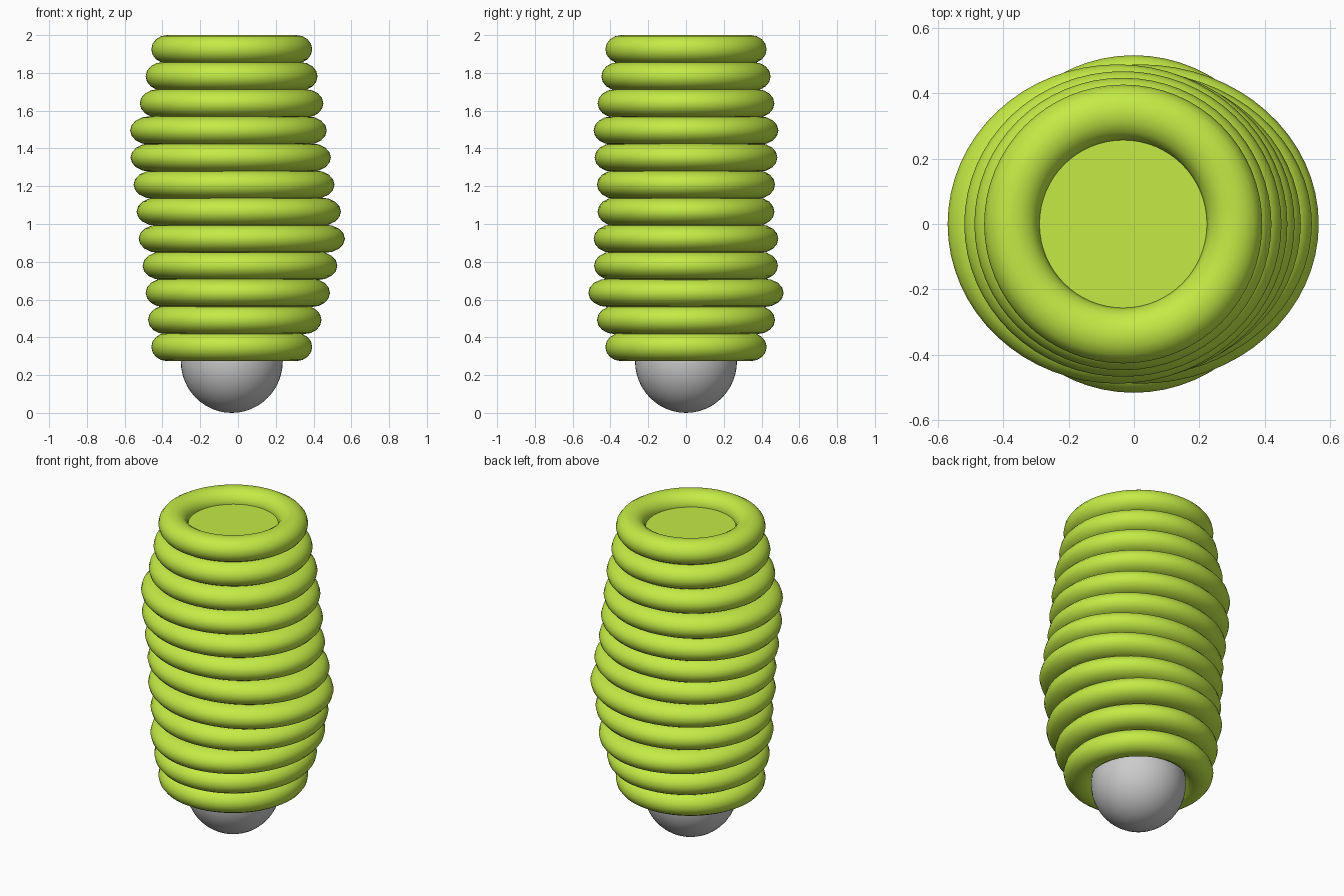
import bpy, bmesh
from math import cos, sin, tau

if "Cube" in bpy.data.objects:
    bpy.data.objects.remove(bpy.data.objects["Cube"])

GREEN = bpy.data.materials.new("lime_green")
GREEN.diffuse_color = (0.55, 0.83, 0.06, 1)
GREEN.use_nodes = True
GREEN.node_tree.nodes["Principled BSDF"].inputs["Base Color"].default_value = GREEN.diffuse_color

R, TUBE, HALF_H = 0.342, 0.085, 0.075      # unit ring: mid radius, tube half width, half height
OUTER = R + TUBE
SEG, TUBE_SEG = 64, 16
Z_TOP, Z_BOTTOM = 1.925, 0.349

# Left x, right x and half depth of each ring, top to bottom
RINGS = [(-.459, .393, .427), (-.489, .421, .448), (-.520, .452, .468),
         (-.571, .470, .489), (-.569, .492, .484), (-.553, .511, .471),
         (-.537, .545, .468), (-.526, .566, .489), (-.505, .526, .487),
         (-.489, .487, .517), (-.476, .442, .471), (-.459, .393, .427)]


def finish(bm, name, location, scale=(1, 1, 1), material=None):
    bmesh.ops.recalc_face_normals(bm, faces=bm.faces)
    for v in bm.verts:
        v.co.x *= scale[0]
        v.co.y *= scale[1]
        v.co.z *= scale[2]
    mesh = bpy.data.meshes.new(name)
    for f in bm.faces:
        f.smooth = True
    bm.to_mesh(mesh)
    bm.free()
    obj = bpy.data.objects.new(name, mesh)
    obj.location = location
    if material:
        mesh.materials.append(material)
    bpy.context.collection.objects.link(obj)
    return obj


def torus():
    bm = bmesh.new()
    loops = []
    for i in range(SEG):
        a = tau * i / SEG
        loop = []
        for j in range(TUBE_SEG):
            t = tau * j / TUBE_SEG
            r = R + TUBE * cos(t)
            loop.append(bm.verts.new((r * cos(a), r * sin(a), HALF_H * sin(t))))
        loops.append(loop)
    for i in range(SEG):
        p, q = loops[i], loops[(i + 1) % SEG]
        for j in range(TUBE_SEG):
            k = (j + 1) % TUBE_SEG
            bm.faces.new((p[j], q[j], q[k], p[k]))
    return bm


# Stacked, slightly offset elliptical rings
step = (Z_TOP - Z_BOTTOM) / (len(RINGS) - 1)
for n, (x0, x1, depth) in enumerate(RINGS):
    finish(torus(), f"ring_{n + 1:02d}", ((x0 + x1) / 2, 0, Z_TOP - n * step),
           ((x1 - x0) / 2 / OUTER, depth / OUTER, 1), GREEN)

# Flat discs closing the end rings
for name, z in (("top_disc", Z_TOP), ("bottom_disc", Z_BOTTOM)):
    bm = bmesh.new()
    bmesh.ops.create_circle(bm, cap_ends=True, segments=SEG, radius=R - TUBE + 0.005)
    disc = finish(bm, name, (-0.033, 0, z), material=GREEN)
    if name == "top_disc" and disc.data.polygons[0].normal.z < 0:
        disc.data.flip_normals()

# Grey ball tip under the stack
bm = bmesh.new()
bmesh.ops.create_uvsphere(bm, u_segments=48, v_segments=24, radius=0.27)
finish(bm, "ball_tip", (-0.033, 0, 0.274), (1, 1, 0.274 / 0.27))
